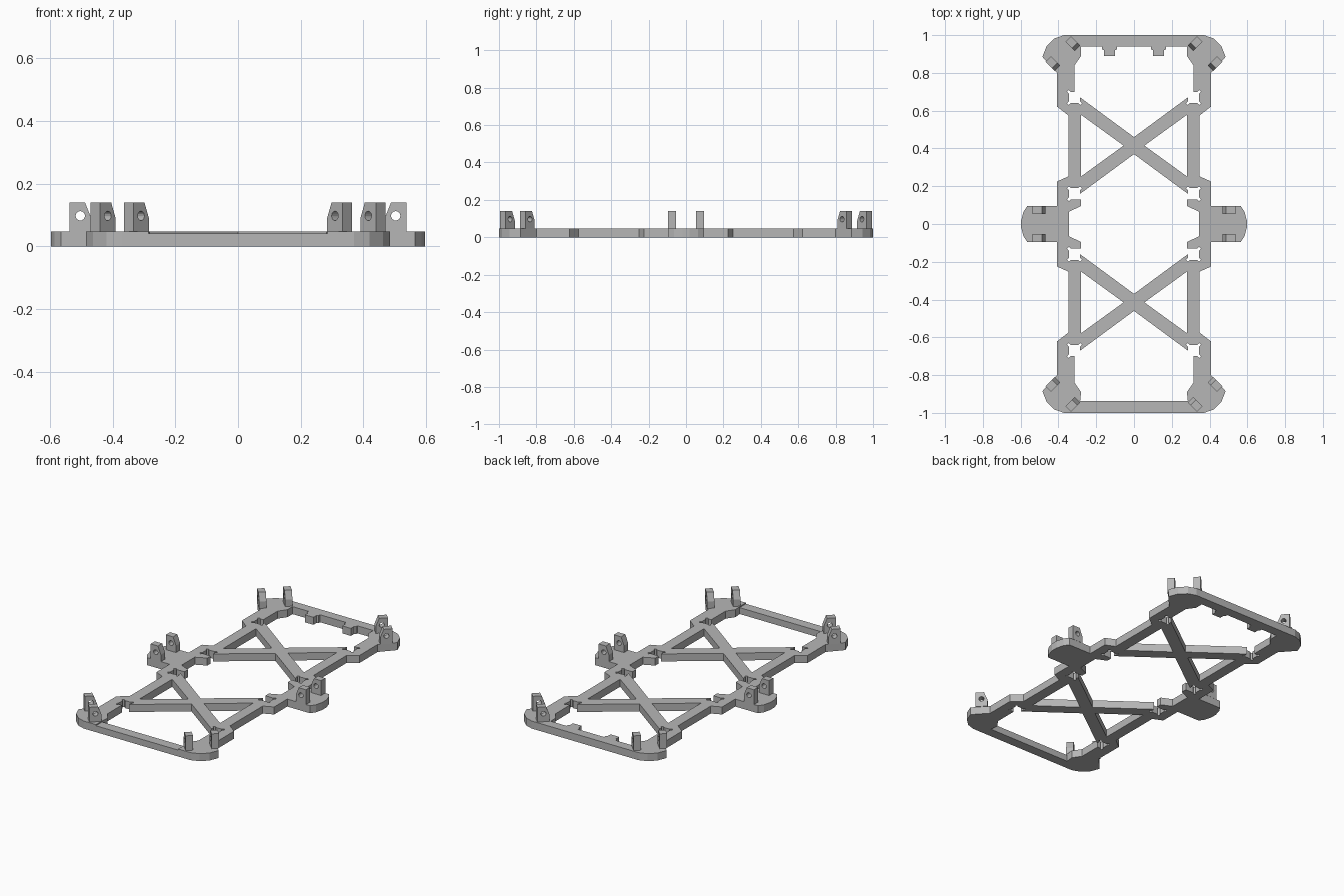
import bpy
import bmesh
from math import cos, sin, pi, atan2
from mathutils import Matrix

cube = bpy.data.objects.get("Cube")
if cube:
    bpy.data.objects.remove(cube, do_unlink=True)

TOP = 0.047      # height of the flat frame
X_MID = 0.415    # y of the centre of each cross brace

grey = bpy.data.materials.new("plain_grey")
grey.use_nodes = True
grey.diffuse_color = (0.47, 0.47, 0.47, 1)
grey.node_tree.nodes["Principled BSDF"].inputs["Base Color"].default_value = (0.47, 0.47, 0.47, 1)


def plate(name, loops, thickness, matrix):
    """Flat plate: closed outlines (inner ones become holes), extruded about z = 0."""
    curve = bpy.data.curves.new(name, "CURVE")
    curve.dimensions = "2D"
    curve.fill_mode = "BOTH"
    curve.extrude = thickness / 2
    for loop in loops:
        spline = curve.splines.new("POLY")
        spline.points.add(len(loop) - 1)
        for p, (x, y) in zip(spline.points, loop):
            p.co = (x, y, 0, 1)
        spline.use_cyclic_u = True
    temp = bpy.data.objects.new(name + "_outline", curve)
    bpy.context.collection.objects.link(temp)
    deps = bpy.context.evaluated_depsgraph_get()
    mesh = bpy.data.meshes.new_from_object(temp.evaluated_get(deps))
    bpy.data.objects.remove(temp, do_unlink=True)

    bm = bmesh.new()
    bm.from_mesh(mesh)
    bmesh.ops.remove_doubles(bm, verts=bm.verts, dist=0.0005)
    bmesh.ops.recalc_face_normals(bm, faces=bm.faces)
    bm.transform(matrix)
    for f in bm.faces:
        f.smooth = False
    bm.to_mesh(mesh)
    bm.free()
    mesh.name = name
    mesh.materials.clear()
    mesh.materials.append(grey)
    obj = bpy.data.objects.new(name, mesh)
    bpy.context.collection.objects.link(obj)
    return obj


def flip_y(points):
    return [(x, -y) for x, y in reversed(points)]


def close_x(half):
    """Complete a half outline that starts and ends on x = 0."""
    return half + [(-x, y) for x, y in reversed(half[1:-1])]


# Square socket with relieved corners, open towards the window
def ear(x, y, sx, sy):
    return [(x, y - 0.01 * sy), (x + 0.01 * sx, y), (x, y + 0.01 * sy), (x - 0.01 * sx, y)]


socket = [(0.315, 0.70)] + ear(0.345, 0.70, 1, 1)[::-1]
socket += ear(0.345, 0.64, 1, -1)
socket += ear(0.285, 0.64, -1, -1)[::-1] + [(0.285, 0.67)]

# End window: bar corner, side wall, socket and upper edge of the cross
end_wall = [(0.28, 0.89), (0.315, 0.84)] + socket + [(0, 0.46)]
bar_tab = [(0.09, 0.94), (0.09, 0.925), (0.10, 0.92), (0.10, 0.89),
           (0.16, 0.89), (0.16, 0.92), (0.17, 0.925), (0.17, 0.94)]
back_window = close_x([(0, 0.94)] + bar_tab + [(0.28, 0.94)] + end_wall)

# Middle window, symmetric both ways
quarter = [(0, 0.37)] + [(x, 2 * X_MID - y) for x, y in reversed(socket[1:])]
quarter += [(0.28, 0.13), (0.28, 0.095), (0.345, 0.065)]
middle_window = close_x(quarter + flip_y(quarter))

# Triangular side windows beside each cross
triangles = []
for sx in (1, -1):
    for sy in (1, -1):
        triangles.append([(sx * x, sy * y) for x, y in
                          ((0.28, 0.578), (0.055, X_MID), (0.28, 0.252))])

# Outer outline; the front is left open for the lower front bar
side = [(0.37, 1.0), (0.42, 0.983), (0.462, 0.943), (0.485, 0.885), (0.408, 0.80),
        (0.408, 0.622), (0.348, 0.575), (0.348, 0.252), (0.408, 0.225),
        (0.408, 0.095), (0.565, 0.095), (0.585, 0.065), (0.597, 0.02)]
outer = [(0, 1.0)] + side + flip_y(side)
outer += [(0.285, -1.0), (0.285, -0.938)]
outer += [(x, -y) for x, y in end_wall]

plate("frame", [close_x(outer), back_window, middle_window] + triangles,
      TOP, Matrix.Translation((0, 0, TOP / 2)))

# Front bar, slightly lower than the frame
plate("front_bar", [[(-0.285, -1), (0.285, -1), (0.285, -0.938), (-0.285, -0.938)]],
      0.04, Matrix.Translation((0, 0, 0.02)))

# Axle posts: pairs facing each other, chamfered on the inner side
post_profile = [(-0.035, TOP), (0.035, TOP), (0.035, 0.14), (-0.015, 0.14), (-0.035, 0.09)]
axle_hole = [(0.015 * cos(i * pi / 8), 0.097 + 0.015 * sin(i * pi / 8)) for i in range(16)]
stations = {"middle": (0.503, 0, 1, 0), "back": (0.377, 0.902, 1, 1), "front": (0.377, -0.902, 1, -1)}
for place, (cx, cy, dx, dy) in stations.items():
    for side_name, s in (("left", 1), ("right", -1)):
        turn = (Matrix.Translation((s * cx, cy, 0))
                @ Matrix.Rotation(atan2(dy, s * dx), 4, "Z"))
        for n, t in (("a", 0.075), ("b", -0.075)):
            plate(f"{place}_{side_name}_post_{n}", [post_profile, axle_hole], 0.042,
                  turn @ Matrix.Translation((0, t, 0)) @ Matrix.Rotation(pi / 2, 4, "X"))
